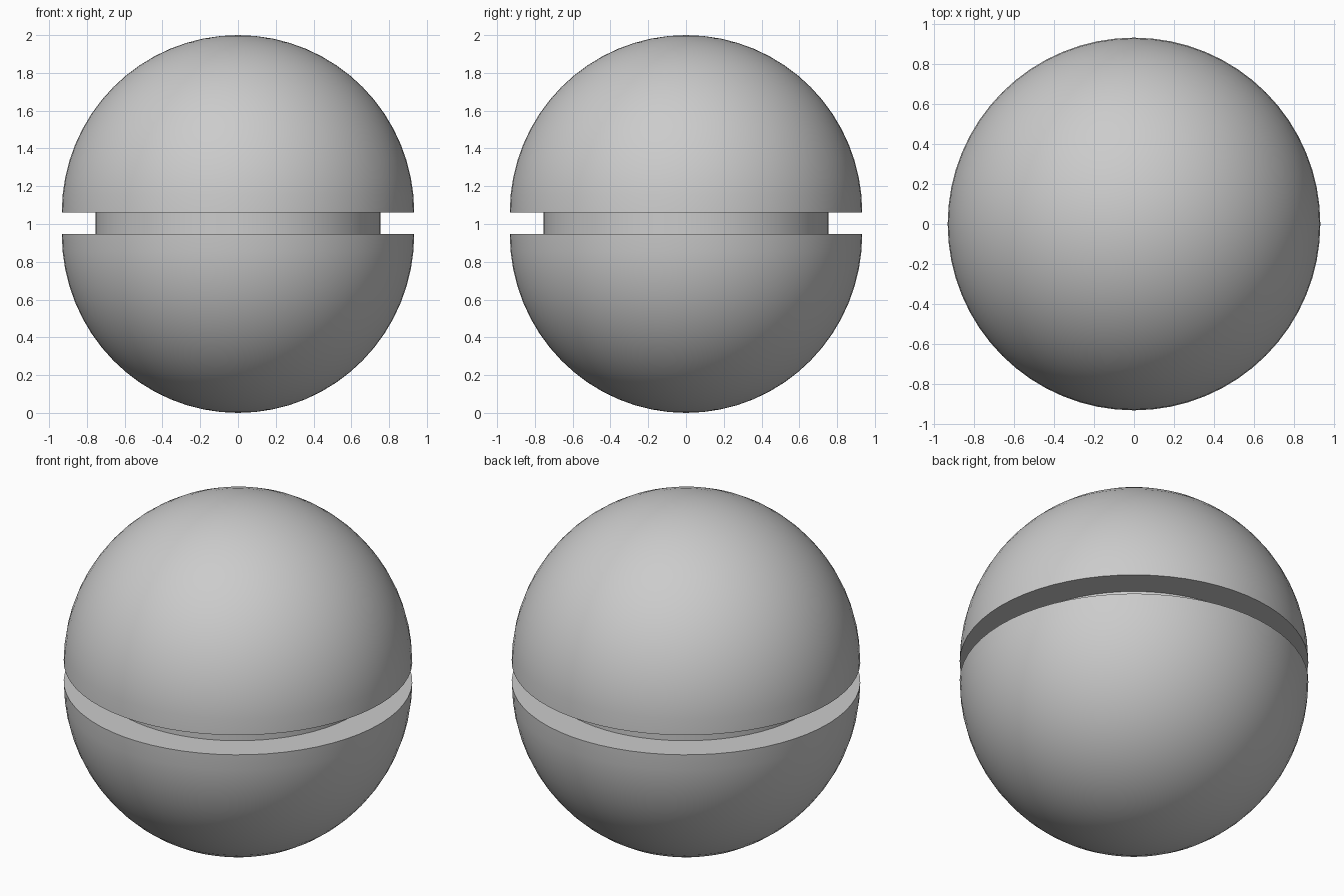
import bpy, bmesh
from math import sin, cos, pi, radians

if "Cube" in bpy.data.objects:
    bpy.data.objects.remove(bpy.data.objects["Cube"])

SEGMENTS, STEPS = 64, 16
RADIUS, CORE_RADIUS = 0.933, 0.755
UPPER_RIM, LOWER_RIM = 1.062, 0.946


def lathe(name, profile):
    """Spin an (r, z) profile around the z axis."""
    bm = bmesh.new()
    verts = [bm.verts.new((r, 0, z)) for r, z in profile]
    edges = [bm.edges.new(pair) for pair in zip(verts, verts[1:])]
    bmesh.ops.spin(bm, geom=verts + edges, cent=(0, 0, 0), axis=(0, 0, 1),
                   angle=2 * pi, steps=SEGMENTS, use_merge=True)
    bmesh.ops.remove_doubles(bm, verts=bm.verts, dist=1e-5)
    bmesh.ops.recalc_face_normals(bm, faces=bm.faces)
    mesh = bpy.data.meshes.new(name)
    bm.to_mesh(mesh)
    bm.free()
    obj = bpy.data.objects.new(name, mesh)
    bpy.context.collection.objects.link(obj)
    bpy.ops.object.select_all(action='DESELECT')
    obj.select_set(True)
    bpy.context.view_layer.objects.active = obj
    bpy.ops.object.shade_smooth_by_angle(angle=radians(35))
    return obj


def half_shell(name, rim, pole):
    """Hemisphere with a flat ledge running in to the core."""
    arc = [i * pi / 2 / STEPS for i in range(STEPS)]
    profile = [(CORE_RADIUS, rim)]
    profile += [(RADIUS * cos(a), rim + (pole - rim) * sin(a)) for a in arc]
    profile.append((0, pole))
    return lathe(name, profile)


# Two hemispheres separated by a gap
half_shell("upper_half", UPPER_RIM, 2.0)
half_shell("lower_half", LOWER_RIM, 0.0)

# Recessed band joining the halves
lathe("middle_band", [(CORE_RADIUS, LOWER_RIM), (CORE_RADIUS, UPPER_RIM)])
